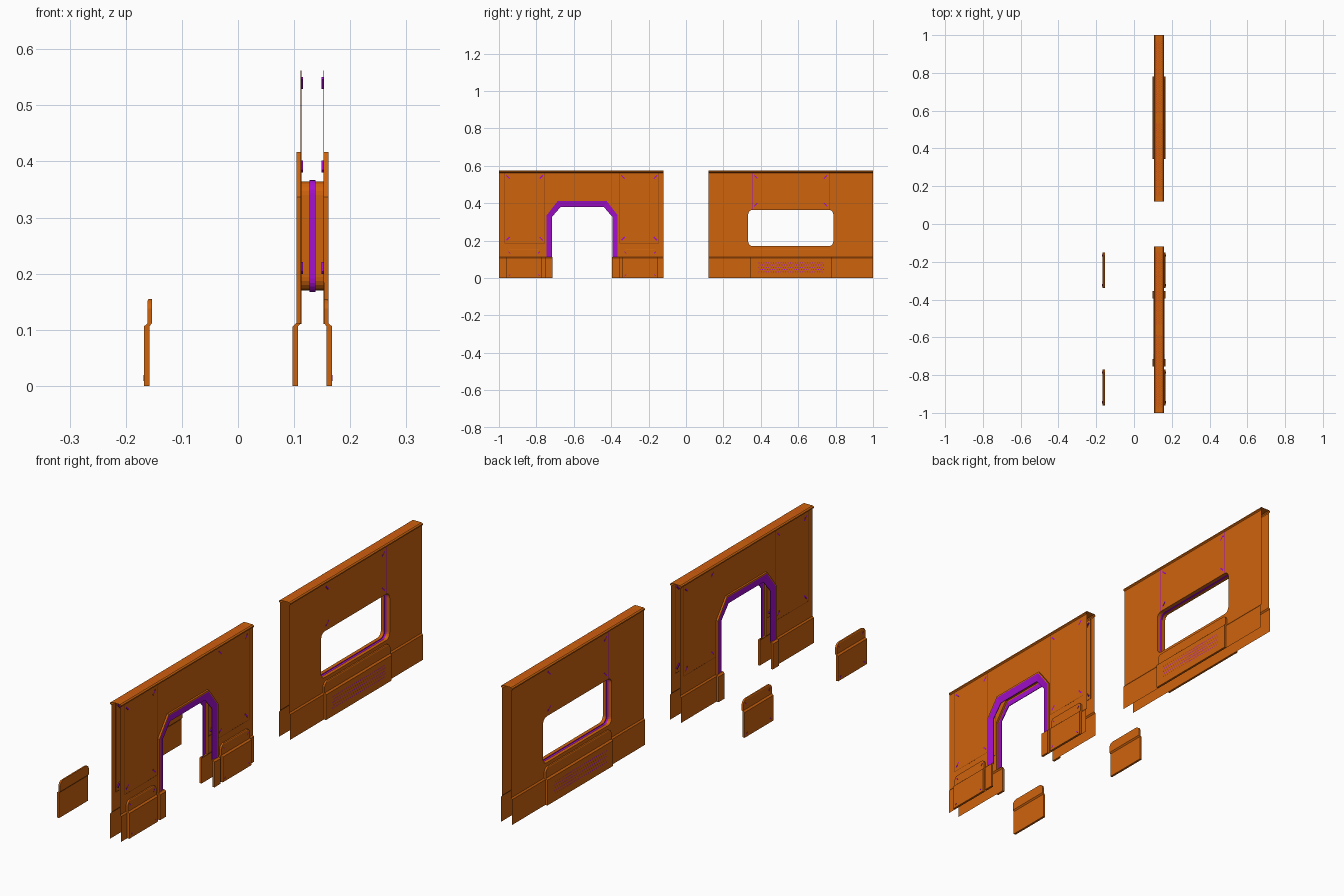
import bpy, bmesh, math

if "Cube" in bpy.data.objects:
    bpy.data.objects.remove(bpy.data.objects["Cube"])

C = 0.1325                      # middle of the wall thickness
SKIN, PLINTH, OUT, LIP = 0.0205, 0.0255, 0.035, 0.0285
DOOR_Y, WIN_Y = -0.555, 0.56


def mat(name, col):
    m = bpy.data.materials.new(name)
    m.diffuse_color = (*col, 1)
    m.use_nodes = True
    m.node_tree.nodes["Principled BSDF"].inputs["Base Color"].default_value = m.diffuse_color
    return m


MATS = [mat("orange", (0.62, 0.125, 0.004)), mat("purple", (0.37, 0.005, 0.62)),
        mat("red", (0.6, 0.06, 0.01)), mat("seam_brown", (0.25, 0.05, 0.002))]
ORANGE, PURPLE, RED, BROWN = range(4)
right = lambda d: C + d         # distance from wall middle -> x
left = lambda d: C - d
detached = lambda d: -C - d


class Part:
    """Collects faces for one object."""
    def __init__(self, name):
        self.name, self.bm = name, bmesh.new()

    def face(self, pts, m=ORANGE):
        f = self.bm.faces.new([self.bm.verts.new(p) for p in pts])
        f.material_index = m

    def strip(self, a, b, m=ORANGE, closed=False):
        n = len(a)
        for i in range(n if closed else n - 1):
            j = (i + 1) % n
            self.face([a[i], a[j], b[j], b[i]], m)

    def loft(self, rings, m=ORANGE):
        for a, b in zip(rings, rings[1:]):
            self.strip(a, b, m, True)
        self.face(rings[0], m)
        self.face(rings[-1], m)

    def finish(self, mode="solid"):
        bm = self.bm
        bmesh.ops.remove_doubles(bm, verts=bm.verts, dist=1e-6)
        bmesh.ops.recalc_face_normals(bm, faces=bm.faces)
        bm.normal_update()
        if mode == "sheet":     # face away from the wall middle
            for f in bm.faces:
                c = f.calc_center_median()
                k = f.normal.x * (c.x - C)
                if k < -1e-5 or (abs(f.normal.z) > 0.99 and f.normal.z < 0):
                    f.normal_flip()
        elif mode == "inward":
            bmesh.ops.reverse_faces(bm, faces=bm.faces)
        me = bpy.data.meshes.new(self.name)
        bm.to_mesh(me)
        bm.free()
        for m in MATS:
            me.materials.append(m)
        ob = bpy.data.objects.new(self.name, me)
        bpy.context.collection.objects.link(ob)


def at(x, yz):
    return [(x, y, z) for y, z in yz]


def profile(part, fx, prof, y0, y1):
    part.strip([(fx(d), y0, z) for d, z in prof], [(fx(d), y1, z) for d, z in prof])


def door(h, top, hc, zc):
    return [(DOOR_Y + y, z) for y, z in
            [(-h, .11), (-h, zc), (-hc, top), (hc, top), (h, zc), (h, .11)]]


def window(grow=0.0, r=0.024, n=5):
    h, z0, z1 = 0.2275 + grow, 0.17 - grow, 0.364 + grow
    pts = []
    for q, (sy, cz) in enumerate([(1, z1 - r), (-1, z1 - r), (-1, z0 + r), (1, z0 + r)]):
        for i in range(n + 1):
            a = math.pi / 2 * (q + i / n)
            pts.append((WIN_Y + sy * (h - r) + r * math.cos(a), cz + r * math.sin(a)))
    return pts


def bar(part, fx, y, z, d0, d1, ang, length, width, m=PURPLE):
    c, s = math.cos(ang), math.sin(ang)
    yz = [(y + c * u * length / 2 - s * v * width / 2, z + s * u * length / 2 + c * v * width / 2)
          for u, v in [(-1, -1), (1, -1), (1, 1), (-1, 1)]]
    part.loft([at(fx(d0), yz), at(fx(d1), yz)], m)


def dots(part, point, r, m):
    ring = [(r * math.cos(k * math.pi / 3), r * math.sin(k * math.pi / 3)) for k in range(6)]
    part.face([point(u, v) for u, v in ring], m)


BASE = [(PLINTH, 0), (PLINTH, .106), (SKIN, .112)]
Z0, Z1 = .112, .562
OUTER = door(.195, .417, .133, .337)

# Door wall skins and window wall skins, with plinths
dw, ww = Part("door_wall_skins"), Part("window_wall_skins")
for fx in (left, right):
    for y0, y1 in [(-1, -.715), (-.395, -.12)]:
        profile(dw, fx, BASE, y0, y1)
    notch = [(OUTER[0][0], Z0)] + OUTER[1:-1] + [(OUTER[-1][0], Z0)]
    dw.face(at(fx(SKIN), [(-1, Z0)] + notch + [(-.12, Z0), (-.12, Z1), (-1, Z1)]))
    profile(ww, fx, BASE, .12, 1)
    w = window()
    half = w[6:18]
    for s, end in ((1, .12), (-1, 1)):
        pts = [(WIN_Y + s * (y - WIN_Y), z) for y, z in half]
        ww.face(at(fx(SKIN), [(WIN_Y, Z1), (WIN_Y, half[0][1])] + pts +
                   [(WIN_Y, half[-1][1]), (WIN_Y, Z0), (end, Z0), (end, Z1)]))
dw.finish("sheet")
ww.finish("sheet")

# Perforated top caps
CAP = [(SKIN, Z1), (.0255, .566), (.0255, .571), (.0205, .575)]
for name, y0, y1 in (("door_wall_cap", -1, -.12), ("window_wall_cap", .12, 1)):
    cap = Part(name)
    for fx in (left, right):
        profile(cap, fx, CAP, y0, y1)
    cap.strip([(C - .0205, y0, .575), (C + .0205, y0, .575)],
              [(C - .0205, y1, .575), (C + .0205, y1, .575)])
    mid = (y0 + y1) / 2
    for s in (-1, 1):
        for i in range(32):
            for j in range(4):
                y, x = mid + s * (.03 + i * .012 + (j % 2) * .006), C + (j - 1.5) * .009
                dots(cap, lambda u, v: (x + u, y + v, .5754), .0028, RED)
    cap.finish("sheet")

# Door frames: raised orange rim, purple sloping face, orange feet
frame, feet = Part("door_frame"), Part("door_frame_feet")
RIM, INNER = door(.190, .411, .131, .335), door(.162, .38, .115, .326)
for fx in (left, right):
    frame.strip(at(fx(SKIN), OUTER), at(fx(LIP), OUTER))
    frame.strip(at(fx(LIP), OUTER), at(fx(LIP), RIM))
    frame.strip(at(fx(LIP), RIM), at(fx(.0225), INNER), PURPLE)
    frame.strip(at(fx(.0225), INNER), at(fx(.0195), INNER), PURPLE)
    for s in (-1, 1):
        def ring(z, d0, d1):
            a, b = DOOR_Y + s * .16, DOOR_Y + s * .2
            return [(fx(d0), a, z), (fx(d1), a, z), (fx(d1), b, z), (fx(d0), b, z)]
        feet.loft([ring(0, PLINTH, OUT), ring(.106, PLINTH, OUT), ring(.112, SKIN, LIP)])
frame.finish("sheet")
feet.finish()

# Window reveal with purple groove round the middle
rev = Part("window_reveal")
inn, out = window(), window(.003)
for fx in (left, right):
    rev.strip(at(fx(SKIN), inn), at(fx(.0055), inn), ORANGE, True)
    rev.strip(at(fx(.0055), inn), at(fx(.0055), out), PURPLE, True)
rev.strip(at(left(.0055), out), at(right(.0055), out), PURPLE, True)
rev.finish("inward")


# Clip-on base panels following the plinth step, with clipped top corners
def base_panel(name, fx, y0, y1, clips=True):
    p = Part(name)
    rows = [(0, 0, PLINTH, OUT), (.106, 0, PLINTH, OUT), (.112, 0, SKIN, LIP),
            (.138, 0, SKIN, LIP), (.147, .004, SKIN, LIP), (.152, .010, SKIN, LIP),
            (.155, .018, SKIN, .0265)]
    p.loft([[(fx(a), y0 + i, z), (fx(b), y0 + i, z), (fx(b), y1 - i, z), (fx(a), y1 - i, z)]
            for z, i, a, b in rows])
    if clips:
        for y, s in ((y0 + .016, 1), (y1 - .016, -1)):
            bar(p, fx, y, .136, LIP - .001, LIP + .0006, -s * .785, .012, .004)
            bar(p, fx, y, .014, OUT - .001, OUT + .0006, s * .785, .012, .004)
    p.finish()


for tag, y0, y1 in (("front", -.96, -.77), ("rear", -.34, -.15)):
    base_panel("base_panel_" + tag, right, y0, y1)
    base_panel("detached_panel_" + tag, detached, y0, y1)
base_panel("grille_panel_left", left, .345, .78, False)
base_panel("grille_panel_right", right, .345, .78, False)

# Grille holes below the window
grille = Part("grille_holes")
for fx in (left, right):
    for j in range(5):
        for i in range(27):
            y, z = .39 + i * .013 + (j % 2) * .0065, .033 + j * .012
            dots(grille, lambda u, v: (fx(OUT + .0004), y + u, z + v), .003, PURPLE)
grille.finish("sheet")

# Removable wall covers: corner clips and seams
clips, seams = Part("cover_clips"), Part("cover_seams")
COVERS = [(-.97, -.755, .185, Z1, BROWN), (-.355, -.145, .185, Z1, BROWN),
          (.355, .765, .366, Z1, PURPLE)]
for fx in (left, right):
    for y0, y1, z0, z1, m in COVERS:
        g = .0185
        for y, sy in ((y0 + g, -1), (y1 - g, 1)):
            for z, sz in ((z0 + .025, -1), (.54, 1)):
                bar(clips, fx, y, z, .0165, .0209, sy * sz * .785, .024, .006)
            ye = y0 if sy < 0 else y1
            bar(seams, fx, ye, (z0 + z1) / 2, SKIN - .001, SKIN + .0002, math.pi / 2, z1 - z0, .002, m)
        if m == BROWN:
            bar(seams, fx, (y0 + y1) / 2, z0, SKIN - .001, SKIN + .0002, 0, y1 - y0, .002, m)
clips.finish()
seams.finish()
